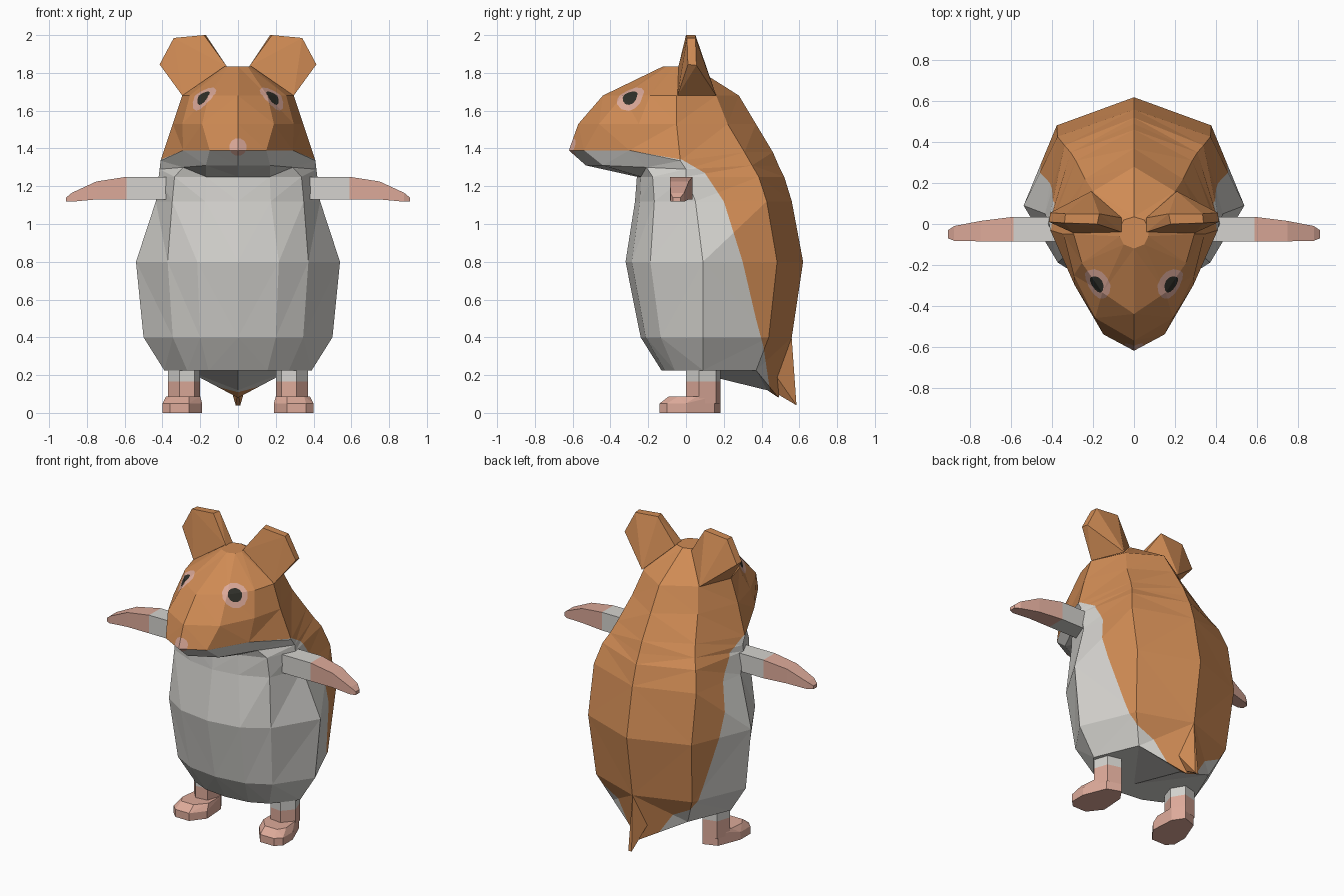
import bpy, bmesh, math
from mathutils import Vector

if "Cube" in bpy.data.objects:
    bpy.data.objects.remove(bpy.data.objects["Cube"])


def material(name, rgb):
    m = bpy.data.materials.new(name)
    m.diffuse_color = (*rgb, 1)
    m.use_nodes = True
    m.node_tree.nodes["Principled BSDF"].inputs["Base Color"].default_value = m.diffuse_color
    return m


ORANGE, GREY, PINK, BLACK = range(4)
MATS = [material("orange fur", (0.63, 0.26, 0.09)), material("pale grey fur", (0.66, 0.65, 0.62)),
        material("pink skin", (0.72, 0.40, 0.32)), material("black eye", (0.03, 0.03, 0.023))]


def finish(name, bm):
    bmesh.ops.recalc_face_normals(bm, faces=bm.faces[:])
    me = bpy.data.meshes.new(name)
    bm.to_mesh(me)
    bm.free()
    for m in MATS:
        me.materials.append(m)
    ob = bpy.data.objects.new(name, me)
    bpy.context.collection.objects.link(ob)
    return ob


def loft(rings):
    bm = bmesh.new()
    loops = [[bm.verts.new(p) for p in r] for r in rings]
    n = len(loops[0])
    for a, b in zip(loops, loops[1:]):
        for i in range(n):
            j = (i + 1) % n
            bm.faces.new((a[i], a[j], b[j], b[i]))
    return bm, loops


def hull(name, pts, mat):
    bm = bmesh.new()
    vs = [bm.verts.new(p) for p in pts]
    res = bmesh.ops.convex_hull(bm, input=vs)
    junk = {v for v in res["geom_interior"] + res["geom_unused"] if isinstance(v, bmesh.types.BMVert)}
    bmesh.ops.delete(bm, geom=list(junk), context='VERTS')
    for f in bm.faces:
        f.material_index = mat
    return finish(name, bm)


def cut(bm, faces, co, no):
    """Split the given faces by a plane and return all resulting faces."""
    geom = set(faces)
    for f in faces:
        geom.update(f.edges)
        geom.update(f.verts)
    res = bmesh.ops.bisect_plane(bm, geom=list(geom), dist=1e-5, plane_co=co, plane_no=no)
    return [g for g in res["geom"] if isinstance(g, bmesh.types.BMFace)]


def cut_disc(bm, centre, axis, radii_mats, sides=12):
    """Cut nested round patches into the skin and colour them."""
    bm.normal_update()
    c, axis = Vector(centre), Vector(axis).normalized()
    u = axis.cross(Vector((0, 0, 1))).normalized()
    w = axis.cross(u)
    inside = [f for f in bm.faces if f.normal.dot(axis) > 0.25 and (f.calc_center_median() - c).length < 0.45]
    for r, mat in radii_mats:
        for k in range(sides):
            a = 2 * math.pi * k / sides
            d = u * math.cos(a) + w * math.sin(a)
            p = c + d * r
            inside = [f for f in cut(bm, inside, p, d) if (f.calc_center_median() - p).dot(d) < 0]
        for f in inside:
            f.material_index = mat


# Body and head: one skin, half rings from front centre round to back centre
def belly(z, hw, front, side, back, flank=.69, haunch=.70):
    return [(0, front, z), (.40 * hw, front + .08 * (side - front), z),
            (flank * hw, front + .32 * (side - front), z), (hw, side, z),
            (haunch * hw, side + .74 * (back - side), z), (0, back, z)]


bottom = belly(.225, .39, -.13, .09, .47)
bottom[5] = (0, .49, .08)
half_rings = [
    bottom,
    belly(.40, .50, -.24, .09, .56),
    belly(.80, .54, -.32, .09, .62),
    belly(1.12, .435, -.27, .05, .56, .80, .86),
    belly(1.25, .42, -.26, .0, .52, .80, .81),
    [(0, -.53, 1.31), (.17, -.44, 1.31), (.29, -.21, 1.30), (.415, 0, 1.29), (.31, .35, 1.31), (0, .49, 1.31)],
    [(0, -.62, 1.39), (.15, -.54, 1.39), (.29, -.30, 1.39), (.41, -.03, 1.335), (.285, .31, 1.38), (0, .46, 1.38)],
    [(0, -.57, 1.53), (.19, -.46, 1.53), (.295, -.25, 1.53), (.345, -.05, 1.53), (.24, .22, 1.53), (0, .37, 1.53)],
    [(0, -.44, 1.68), (.155, -.335, 1.68), (.255, -.19, 1.68), (.295, -.05, 1.68), (.20, .16, 1.68), (0, .28, 1.68)],
    [(0, -.12, 1.835), (.05, -.10, 1.835), (.07, -.06, 1.835), (.07, -.02, 1.835), (.05, .02, 1.835), (0, .035, 1.835)],
]
bm, loops = loft([h + [(-x, y, z) for x, y, z in h[-2:0:-1]] for h in half_rings])
bm.faces.new(loops[-1])
# Underside: fan to a front hub, with a steeper wedge under the tail root
hub, hub2 = bm.verts.new((0, 0, .225)), bm.verts.new((0, .43, .12))
tail_root = loops[0][5]
for a, b in zip(loops[0], loops[0][1:] + loops[0][:1]):
    if tail_root in (a, b):
        bm.faces.new((a, b, hub2))
        q = a if b is tail_root else b
        bm.faces.new((q, hub2, hub))
    else:
        bm.faces.new((a, b, hub))
bmesh.ops.recalc_face_normals(bm, faces=bm.faces[:])
bmesh.ops.triangulate(bm, faces=bm.faces[:])

# Fur border running from the mouth down the flank, as (y, z)
border = [(-.30, 1.389), (-.02, 1.34), (.10, 1.27), (.20, 1.12), (.30, .80), (.37, .50), (.41, .35), (.455, .05)]
for y, z in border[:-1]:
    cut(bm, bm.faces[:], (0, 0, z), (0, 0, 1))
for (ya, za), (yb, zb) in zip(border, border[1:]):
    band = [f for f in bm.faces if zb < f.calc_center_median().z < za]
    cut(bm, band, (0, ya, za), (0, zb - za, ya - yb))


def is_orange(p):
    if p.z > border[0][1]:
        return True
    for (ya, za), (yb, zb) in zip(border, border[1:]):
        if zb <= p.z <= za:
            return p.y > ya + (yb - ya) * (za - p.z) / (za - zb)
    return False


for f in bm.faces:
    f.material_index = ORANGE if is_orange(f.calc_center_median()) else GREY
# Eyes and nose
for s in (1, -1):
    cut_disc(bm, (s * .175, -.285, 1.66), (s * .5, -.55, .6), [(.077, PINK), (.043, BLACK)])
cut_disc(bm, (0, -.61, 1.41), (0, -1, .1), [(.045, PINK)])
finish("body_and_head", bm)

# Tail
hull("tail", [(0, .558, .42), (.065, .46, .22), (-.065, .46, .22), (0, .45, .12),
              (.012, .585, .04), (-.012, .585, .04)], ORANGE)

# Paired limbs and ears
for s, side in ((1, "left"), (-1, "right")):
    def m(pts):
        return [(s * x, y, z) for x, y, z in pts]

    # Ear
    hull(side + "_ear", m([
        (.06, -.04, 1.835), (.18, .0, 2.0), (.34, .005, 1.985), (.415, .01, 1.845), (.295, -.045, 1.68),
        (.06, .03, 1.83), (.17, .05, 2.0), (.335, .05, 1.985), (.41, .055, 1.84), (.21, .16, 1.68)]), ORANGE)

    # Arm with pink hand: x, y range, z range
    arm = [(.36, -.085, .035, 1.13, 1.25), (.59, -.085, .035, 1.13, 1.25), (.75, -.085, .015, 1.13, 1.225),
           (.88, -.082, -.01, 1.118, 1.165), (.91, -.07, -.03, 1.118, 1.14)]
    bm, loops = loft([m([(x, y0, z0), (x, y1, z0), (x, y1, z1), (x, y0, z1)]) for x, y0, y1, z0, z1 in arm])
    bm.faces.new(loops[0])
    bm.faces.new(loops[-1])
    for f in bm.faces:
        f.material_index = PINK if abs(f.calc_center_median().x) > .58 else GREY
    finish(side + "_arm", bm)

    # Six-sided leg, pink below and grey above
    hexagon = [(.20, .10), (.23, .01), (.31, .0), (.37, .07), (.34, .16), (.25, .183)]
    bm, loops = loft([m([(x, y, z) for x, y in hexagon]) for z in (.05, .165, .23)])
    for f in bm.faces:
        f.material_index = PINK if f.calc_center_median().z < .165 else GREY
    finish(side + "_leg", bm)

    # Foot, turned slightly outwards
    sole = [(.26, -.14), (.36, -.14), (.40, -.10), (.40, .0), (.34, .15), (.25, .183), (.20, .11), (.19, -.05)]
    top = [(.26, -.09), (.35, -.09), (.38, -.04), (.37, .06), (.34, .15), (.25, .183), (.20, .11), (.20, -.02)]
    hull(side + "_foot", m([(x, y, z) for z in (0, .05) for x, y in sole] + [(x, y, .088) for x, y in top]), PINK)
